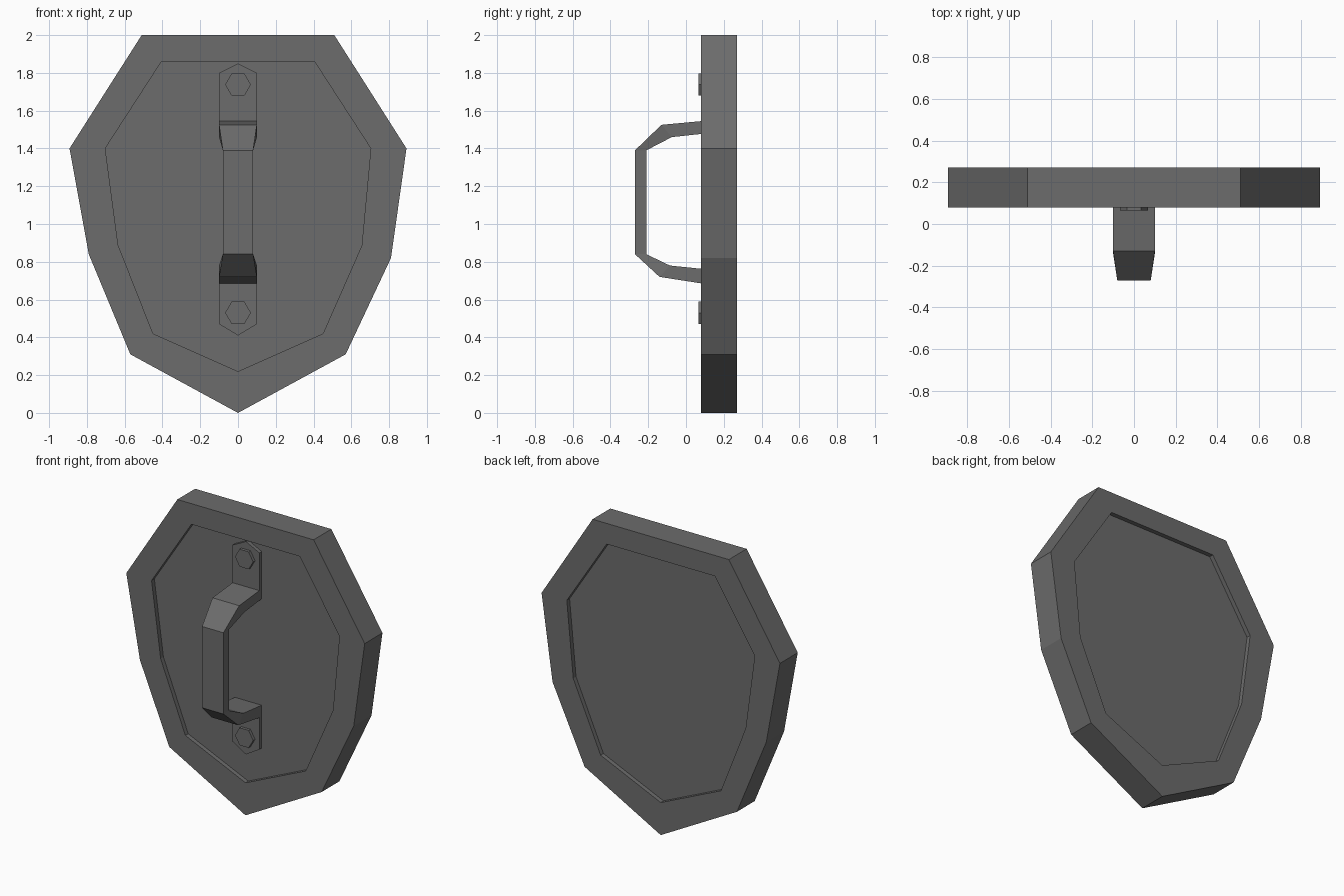
import bpy
import bmesh
from math import cos, sin, pi

cube = bpy.data.objects.get("Cube")
if cube:
    bpy.data.objects.remove(cube, do_unlink=True)

steel = bpy.data.materials.new("dark grey")
steel.use_nodes = True
grey = (0.15, 0.15, 0.15, 1)
steel.diffuse_color = grey
steel.node_tree.nodes["Principled BSDF"].inputs["Base Color"].default_value = grey


def loft(name, rings):
    """Skin a list of equal-length rings and cap both ends."""
    bm = bmesh.new()
    loops = [[bm.verts.new(p) for p in ring] for ring in rings]
    for a, b in zip(loops, loops[1:]):
        for i in range(len(a)):
            j = (i + 1) % len(a)
            bm.faces.new((a[i], a[j], b[j], b[i]))
    bm.faces.new(loops[0])
    bm.faces.new(loops[-1])
    bmesh.ops.remove_doubles(bm, verts=bm.verts, dist=0.0005)
    bmesh.ops.recalc_face_normals(bm, faces=bm.faces)
    mesh = bpy.data.meshes.new(name)
    bm.to_mesh(mesh)
    bm.free()
    mesh.materials.append(steel)
    obj = bpy.data.objects.new(name, mesh)
    bpy.context.collection.objects.link(obj)
    return obj


# Shield board: raised rim with a shallow recess on both faces
rim = [(0.51, 2), (0.892, 1.4), (0.81, 0.82), (0.57, 0.31), (0, 0),
       (-0.57, 0.31), (-0.79, 0.84), (-0.892, 1.4), (-0.51, 2)]
recess = [(0.405, 1.86), (0.703, 1.4), (0.655, 0.885), (0.45, 0.42), (0, 0.22),
          (-0.45, 0.42), (-0.635, 0.89), (-0.703, 1.4), (-0.405, 1.86)]
front, back, depth = 0.08, 0.27, 0.03
layers = [(recess, front + depth), (recess, front), (rim, front),
          (rim, back), (recess, back), (recess, back - depth)]
loft("shield_board", [[(x, y, z) for x, z in outline] for outline, y in layers])

# Handle strap: outer (y, z), inner (y, z), half width; pointed mounting tabs
plate, floor = 0.085, front + depth
strap = [((plate, 1.85), (floor, 1.85), 0),
         ((plate, 1.80), (floor, 1.80), 0.1),
         ((plate, 1.545), (floor, 1.48), 0.1),
         ((-0.13, 1.525), (-0.075, 1.46), 0.1),
         ((-0.27, 1.39), (-0.21, 1.39), 0.08),
         ((-0.27, 0.84), (-0.21, 0.84), 0.08),
         ((-0.14, 0.72), (-0.085, 0.78), 0.1),
         ((plate, 0.685), (floor, 0.76), 0.1),
         ((plate, 0.47), (floor, 0.47), 0.1),
         ((plate, 0.41), (floor, 0.41), 0)]
# Tab tips collapse to a single edge, so skin the body and close the points
bm = bmesh.new()
sections = []
for (yo, zo), (yi, zi), w in strap:
    if w:
        pts = [(-w, yo, zo), (w, yo, zo), (w, yi, zi), (-w, yi, zi)]
        sections.append([bm.verts.new(p) for p in pts])
    else:
        o, i = bm.verts.new((0, yo, zo)), bm.verts.new((0, yi, zi))
        sections.append([o, o, i, i])
for a, b in zip(sections, sections[1:]):
    for i in range(4):
        j = (i + 1) % 4
        corners = list(dict.fromkeys((a[i], a[j], b[j], b[i])))
        bm.faces.new(corners)
bmesh.ops.recalc_face_normals(bm, faces=bm.faces)
mesh = bpy.data.meshes.new("handle")
bm.to_mesh(mesh)
bm.free()
mesh.materials.append(steel)
bpy.context.collection.objects.link(bpy.data.objects.new("handle", mesh))

# Hexagonal bolt heads
for name, height in (("upper_bolt", 1.738), ("lower_bolt", 0.53)):
    loft(name, [[(0.068 * cos(k * pi / 3), y, height + 0.068 * sin(k * pi / 3))
                 for k in range(6)] for y in (0.065, 0.09)])
